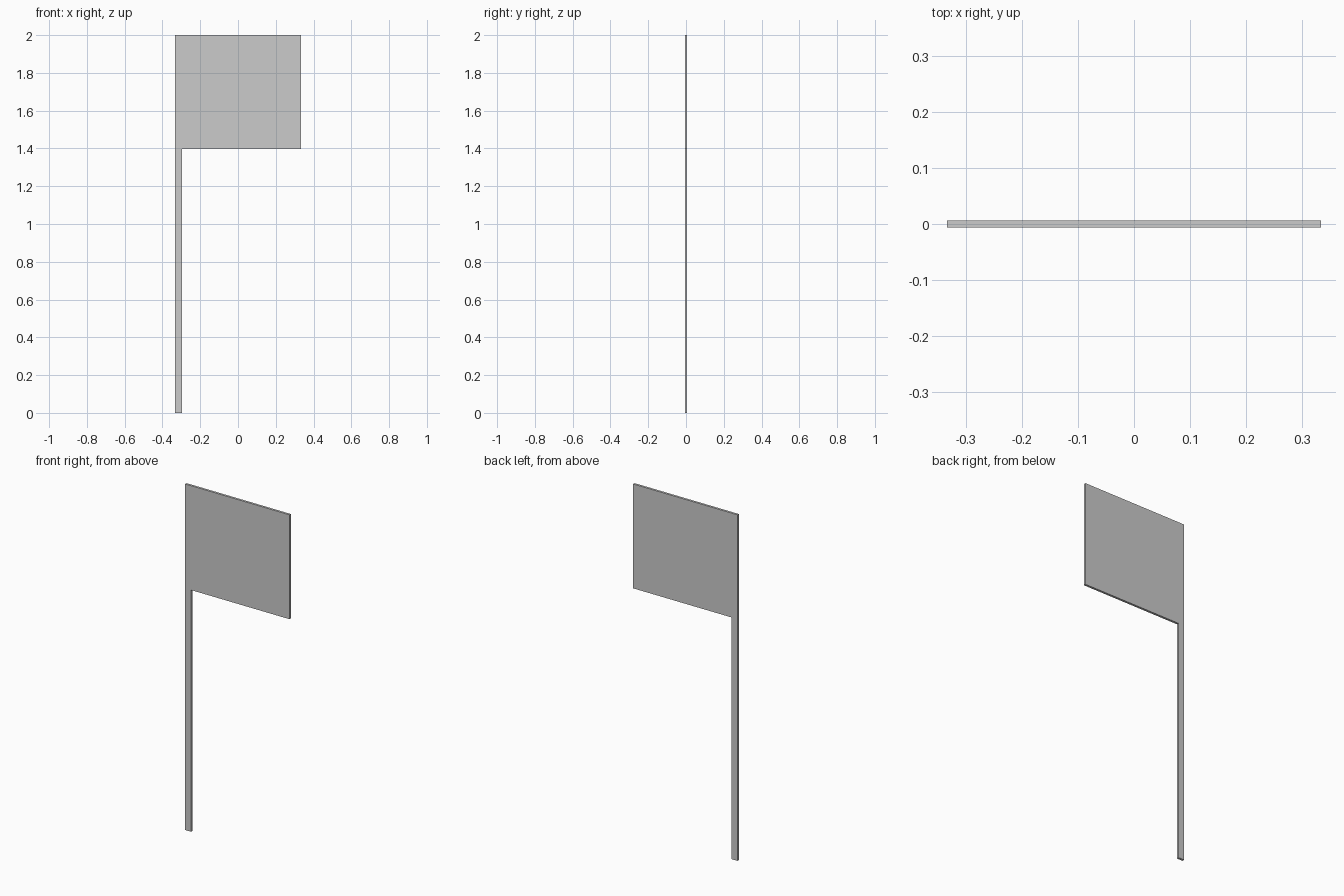
import bpy, bmesh

if "Cube" in bpy.data.objects:
    bpy.data.objects.remove(bpy.data.objects["Cube"])

HALF_W, POLE_X, PANEL_Z, TOP, HALF_T = 0.333, -0.296, 1.397, 2.0, 0.0066

# Flat sign: pole and panel share one outline, extruded through the thickness
outline = [(-HALF_W, 0), (POLE_X, 0), (POLE_X, PANEL_Z),
           (HALF_W, PANEL_Z), (HALF_W, TOP), (-HALF_W, TOP)]

bm = bmesh.new()
face = bm.faces.new([bm.verts.new((x, -HALF_T, z)) for x, z in outline])
result = bmesh.ops.extrude_face_region(bm, geom=[face])
back = [v for v in result["geom"] if isinstance(v, bmesh.types.BMVert)]
bmesh.ops.translate(bm, verts=back, vec=(0, 2 * HALF_T, 0))

# Keep both faces of the sheet closed
bmesh.ops.holes_fill(bm, edges=bm.edges, sides=0)
bmesh.ops.recalc_face_normals(bm, faces=bm.faces)

mesh = bpy.data.meshes.new("sign_post")
bm.to_mesh(mesh)
bm.free()
bpy.context.collection.objects.link(bpy.data.objects.new("sign_post", mesh))
